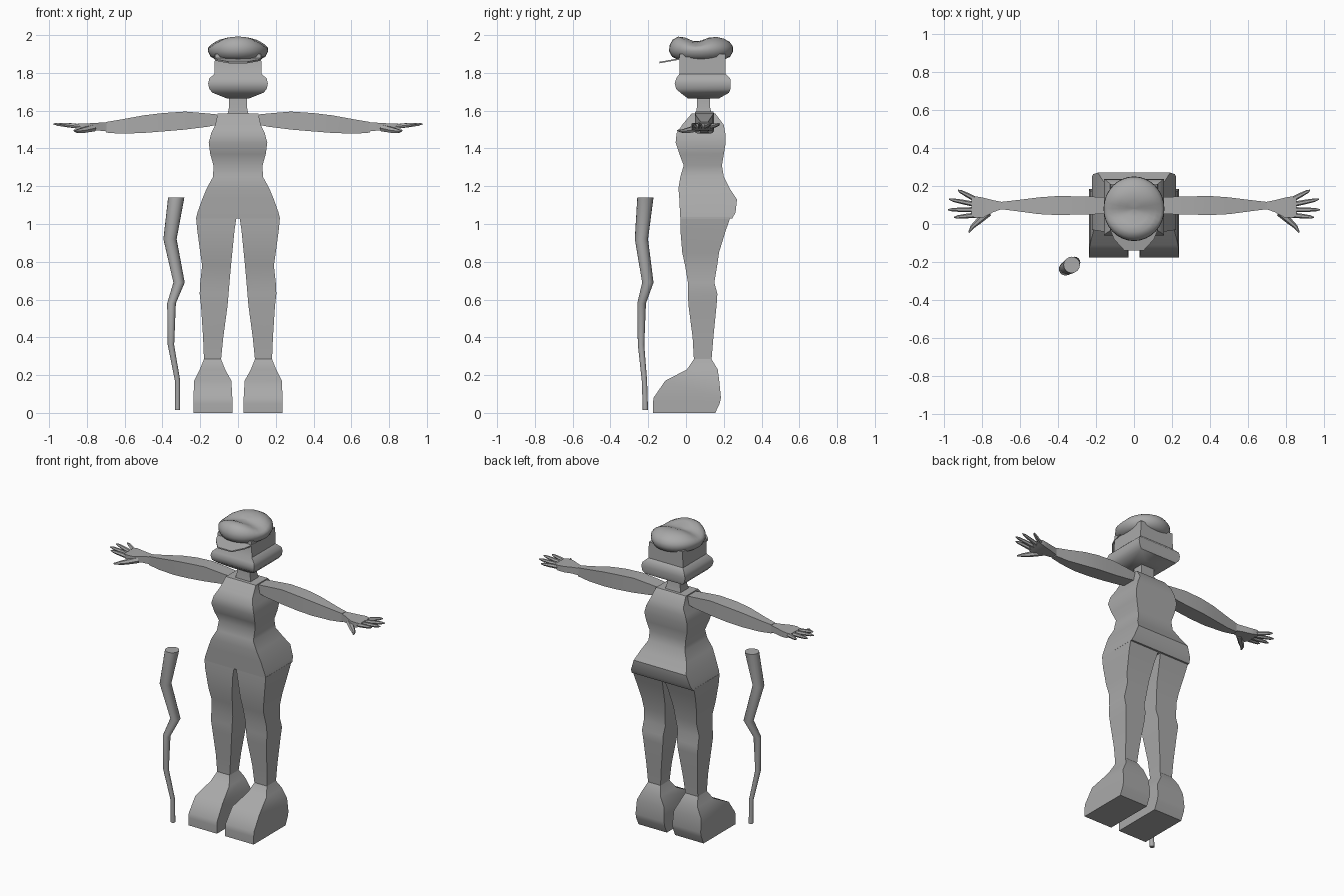
import bpy, bmesh, math
from mathutils import Vector

if "Cube" in bpy.data.objects:
    bpy.data.objects.remove(bpy.data.objects["Cube"], do_unlink=True)

grey = bpy.data.materials.new("plain grey")
grey.use_nodes = True
COLOUR = (0.4, 0.4, 0.4, 1)
grey.diffuse_color = COLOUR
grey.node_tree.nodes["Principled BSDF"].inputs["Base Color"].default_value = COLOUR


def loft(name, rings, mirror=False, angle=40):
    """Skin a list of equal-length point rings into a capped solid."""
    bm = bmesh.new()
    loops = [[bm.verts.new(p) for p in ring] for ring in rings]
    n = len(loops[0])
    for a, b in zip(loops, loops[1:]):
        for i in range(n):
            j = (i + 1) % n
            bm.faces.new((a[i], a[j], b[j], b[i]))
    bm.faces.new(loops[0])
    bm.faces.new(loops[-1])
    bmesh.ops.recalc_face_normals(bm, faces=bm.faces)
    mesh = bpy.data.meshes.new(name)
    bm.to_mesh(mesh)
    bm.free()
    mesh.materials.append(grey)
    obj = bpy.data.objects.new(name, mesh)
    bpy.context.collection.objects.link(obj)
    bpy.ops.object.select_all(action='DESELECT')
    obj.select_set(True)
    bpy.context.view_layer.objects.active = obj
    bpy.ops.object.shade_smooth_by_angle(angle=math.radians(angle))
    if mirror:
        obj.modifiers.new("Mirror", 'MIRROR').use_mirror_merge = False
    return obj


def level(z, x0, x1, y0, y1):
    return [(x0, y0, z), (x1, y0, z), (x1, y1, z), (x0, y1, z)]


def across(x, y0, y1, z0, z1):
    return [(x, y0, z0), (x, y1, z0), (x, y1, z1), (x, y0, z1)]


def disc(centre, r, sides=16, ry=None):
    x, y, z = centre
    ry = ry or r
    return [(x + r * math.cos(t), y + ry * math.sin(t), z)
            for t in (2 * math.pi * i / sides for i in range(sides))]


def finger(name, points, radii):
    """Tapered six-sided digit through the given points."""
    rings = []
    for i, p in enumerate(points):
        d = Vector(points[min(i + 1, len(points) - 1)]) - Vector(points[max(i - 1, 0)])
        side = Vector((-d.y, d.x, 0)).normalized()
        up = d.normalized().cross(side)
        rings.append([Vector(p) + radii[i] * (side * math.cos(t) + up * math.sin(t))
                      for t in (k * math.pi / 3 for k in range(6))])
    return loft(name, rings, mirror=True)


# Torso: z, half width, front, back
torso = [(1.03, .222, -.03, .245), (1.06, .215, -.032, .262), (1.13, .19, -.035, .27),
         (1.19, .165, -.04, .23), (1.25, .132, -.03, .2), (1.31, .13, -.012, .19),
         (1.37, .147, -.035, .2), (1.43, .155, -.055, .21), (1.48, .142, -.05, .208),
         (1.525, .12, -.02, .2), (1.585, .108, .03, .155)]
loft("torso", [level(z, -w, w, f, b) for z, w, f, b in torso])

# Legs: z, inner, outer, front, back
legs = [(1.035, .008, .222, -.03, .235), (.97, .018, .216, -.03, .212),
        (.85, .03, .2, -.02, .175), (.78, .037, .19, -.005, .165),
        (.69, .045, .2, .01, .15), (.63, .05, .203, .01, .166),
        (.57, .055, .196, .013, .162), (.4, .078, .185, .035, .145),
        (.28, .09, .18, .042, .135)]
loft("legs", [level(*s) for s in legs], mirror=True)

# Chunky feet
feet = [(.285, .09, .18, .042, .135), (.23, .068, .202, .005, .168),
        (.17, .035, .232, -.11, .176), (.08, .03, .236, -.172, .185),
        (.05, .03, .236, -.175, .178), (0, .03, .236, -.175, .155)]
loft("feet", [level(*s) for s in feet], mirror=True)

# Neck and head
loft("neck", [level(1.57, -.058, .058, .05, .14), level(1.62, -.047, .047, .058, .127),
              level(1.69, -.047, .047, .058, .127)])
head = [(1.665, .06, .01, .175), (1.695, .135, -.03, .228), (1.715, .152, -.052, .235),
        (1.745, .158, -.06, .236), (1.77, .152, -.052, .234), (1.795, .125, -.035, .21),
        (1.9, .122, -.035, .21)]
loft("head", [level(z, -w, w, f, b) for z, w, f, b in head])

# Soft cap with a dip across the crown
cap = [(1.87, .115), (1.885, .145), (1.915, .16), (1.945, .158), (1.975, .143),
       (1.995, .115), (2.003, .08), (2.003, .04), (2.003, .004)]
rings = []
for z, r in cap:
    ring = []
    for x, y, h in disc((0, .08, z), r, 32, r * 1.06):
        lift = max(0, (h - 1.93) / .07)
        dip = .035 * math.exp(-((y - .05) / .06) ** 2)
        droop = .9 * x * x + .1 * max(0, y - .05)
        ring.append((x, y, h - lift * (dip + droop)))
    rings.append(ring)
loft("cap", rings, angle=60)

# Visor plate sloping forward
outline = [(-.13, .04), (-.125, -.03), (-.105, -.08), (-.05, -.14),
           (.05, -.14), (.105, -.08), (.125, -.03), (.13, .04)]
loft("visor", [[(x, y, 1.876 + .18 * y + dz) for x, y in outline] for dz in (0, .008)])

# Arms: x, front, back, bottom, top
arms = [(.11, .055, .14, 1.525, 1.58), (.16, .052, .142, 1.515, 1.585),
        (.28, .05, .145, 1.5, 1.595), (.4, .047, .147, 1.49, 1.587),
        (.5, .052, .14, 1.482, 1.575), (.62, .068, .125, 1.478, 1.553),
        (.7, .078, .116, 1.484, 1.54)]
loft("arms", [across(*s) for s in arms], mirror=True)

# Palms widen from the wrist
palms = [(.69, .08, .115, 1.49, 1.538), (.74, .062, .125, 1.495, 1.536),
         (.79, .035, .138, 1.495, 1.533), (.83, .032, .145, 1.5, 1.533),
         (.855, .04, .138, 1.51, 1.53)]
loft("palms", [across(*s) for s in palms], mirror=True)

# Fingers: root depth, tip x, tip depth
digits = [("index", .047, .945, .035), ("middle", .075, .978, .075),
          ("ring", .102, .972, .13), ("little", .128, .925, .178)]
for name, y, tip_x, tip_y in digits:
    root, tip = Vector((.83, y, 1.515)), Vector((tip_x, tip_y, 1.53))
    finger(name + "_fingers", [root, root.lerp(tip, .5), root.lerp(tip, .85), tip],
           (.014, .012, .009, .003))
finger("thumbs", [(.765, .06, 1.508), (.82, .012, 1.496), (.85, -.015, 1.492),
                  (.868, -.045, 1.495)], (.02, .016, .011, .004))

# Crooked walking stick: x, y, z, radius
stick = [(-.32, -.215, .015, .014), (-.32, -.22, .17, .014), (-.355, -.238, .36, .017),
         (-.352, -.235, .58, .023), (-.312, -.202, .69, .03), (-.36, -.236, .92, .035),
         (-.327, -.215, 1.14, .043)]
loft("walking_stick", [disc((x, y, z), r) for x, y, z, r in stick])
